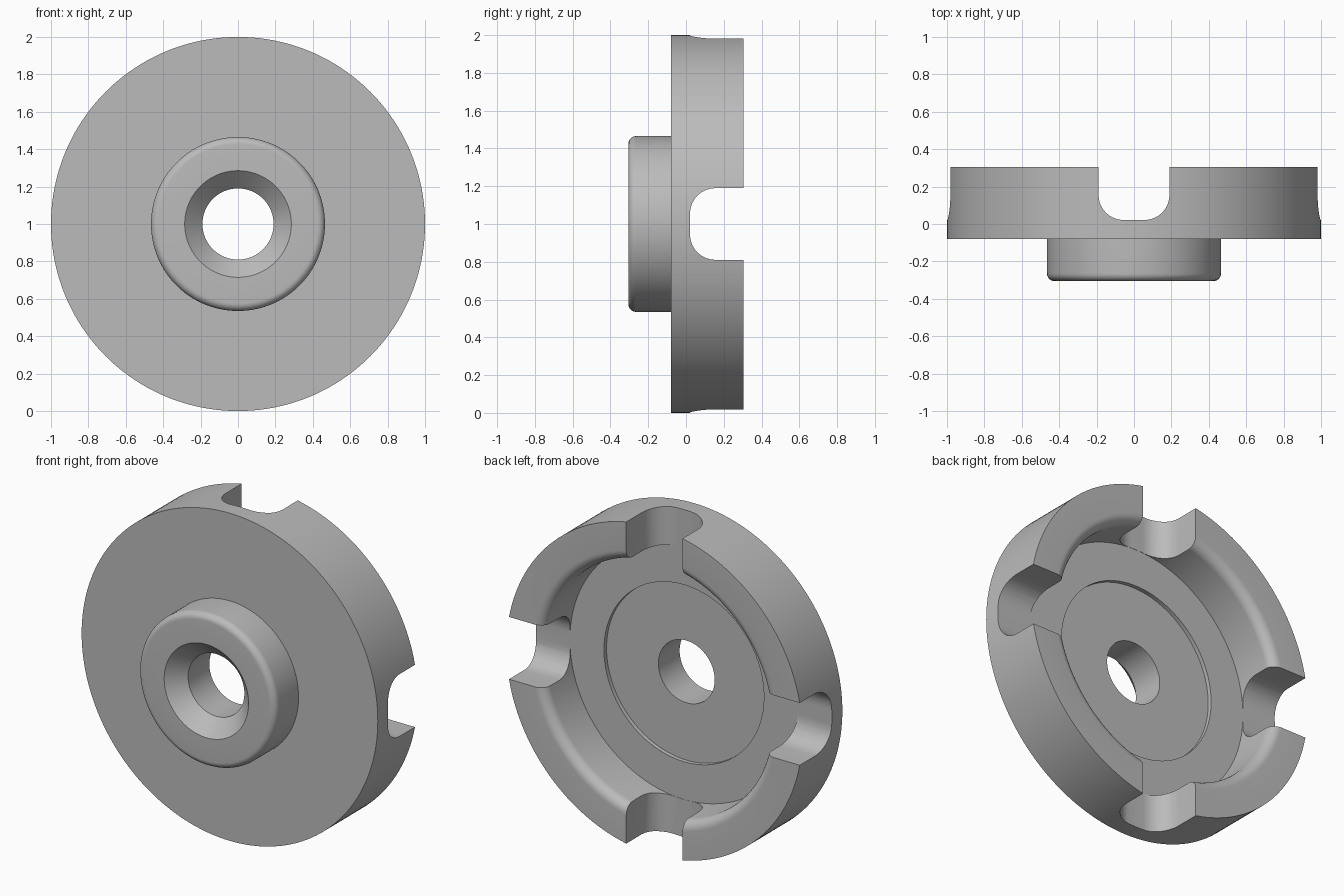
import bpy, bmesh, math
from mathutils import Matrix, Vector

if "Cube" in bpy.data.objects:
    bpy.data.objects.remove(bpy.data.objects["Cube"], do_unlink=True)

CENTRE = Vector((0, 0, 1))

grey = bpy.data.materials.new("plain grey")
grey.use_nodes = True
colour = (0.5, 0.5, 0.5, 1)
grey.diffuse_color = colour
grey.node_tree.nodes["Principled BSDF"].inputs["Base Color"].default_value = colour


def arc(cx, cy, r, start, end, steps=8):
    """Points of a circular arc, angles in degrees."""
    angles = [math.radians(start + (end - start) * i / steps) for i in range(steps + 1)]
    return [(cx + r * math.cos(a), cy + r * math.sin(a)) for a in angles]


def finish(name, bm):
    bmesh.ops.recalc_face_normals(bm, faces=bm.faces)
    mesh = bpy.data.meshes.new(name)
    bm.to_mesh(mesh)
    bm.free()
    obj = bpy.data.objects.new(name, mesh)
    bpy.context.collection.objects.link(obj)
    mesh.materials.append(grey)
    return obj


def lathe(name, profile, steps=160):
    """Spin a closed (radius, depth) profile around the front-to-back axis."""
    bm = bmesh.new()
    verts = [bm.verts.new((r, y, 1)) for r, y in profile]
    edges = [bm.edges.new((v, verts[i - 1])) for i, v in enumerate(verts)]
    bmesh.ops.spin(bm, geom=verts + edges, cent=CENTRE, axis=(0, 1, 0),
                   angle=math.tau, steps=steps, use_merge=True)
    bmesh.ops.remove_doubles(bm, verts=bm.verts, dist=0.0001)
    return finish(name, bm)


def notch_bar(name, turn):
    """Round-cornered bar that cuts two opposite notches."""
    outline = [(0.19, 0.5), (-0.19, 0.5)]
    outline += arc(-0.055, 0.156, 0.135, 180, 270) + arc(0.055, 0.156, 0.135, 270, 360)
    bm = bmesh.new()
    face = bm.faces.new([bm.verts.new((x, y, -1.2)) for x, y in outline])
    extruded = bmesh.ops.extrude_face_region(bm, geom=[face])["geom"]
    bmesh.ops.translate(bm, vec=(0, 0, 2.4),
                        verts=[v for v in extruded if isinstance(v, bmesh.types.BMVert)])
    bm.transform(Matrix.Translation(CENTRE) @ Matrix.Rotation(turn, 4, 'Y'))
    return finish(name, bm)


# Cup: countersunk bore, rounded boss, flange, rounded rim lip, floor and recess
profile = [(0.19, -0.21), (0.285, -0.305)]
profile += arc(0.425, -0.265, 0.04, -90, 0)
profile += [(0.465, -0.08), (1, -0.08), (1, 0.305)]
profile += arc(0.83, 0.245, 0.06, 90, 180)
profile += [(0.77, 0.02), (0.54, 0.02), (0.54, -0.005), (0.19, -0.005)]
cup = lathe("flanged_cup", profile)

# Four notches through the rim
bpy.context.view_layer.objects.active = cup
cup.select_set(True)
for name, turn in (("vertical_notch_cutter", 0), ("sideways_notch_cutter", math.pi / 2)):
    cutter = notch_bar(name, turn)
    cutter.hide_render = True
    mod = cup.modifiers.new(name, 'BOOLEAN')
    mod.operation = 'DIFFERENCE'
    mod.solver = 'EXACT'
    mod.object = cutter
    bpy.ops.object.modifier_apply(modifier=mod.name)
    bpy.data.objects.remove(cutter, do_unlink=True)

bpy.ops.object.shade_smooth_by_angle(angle=math.radians(30))
